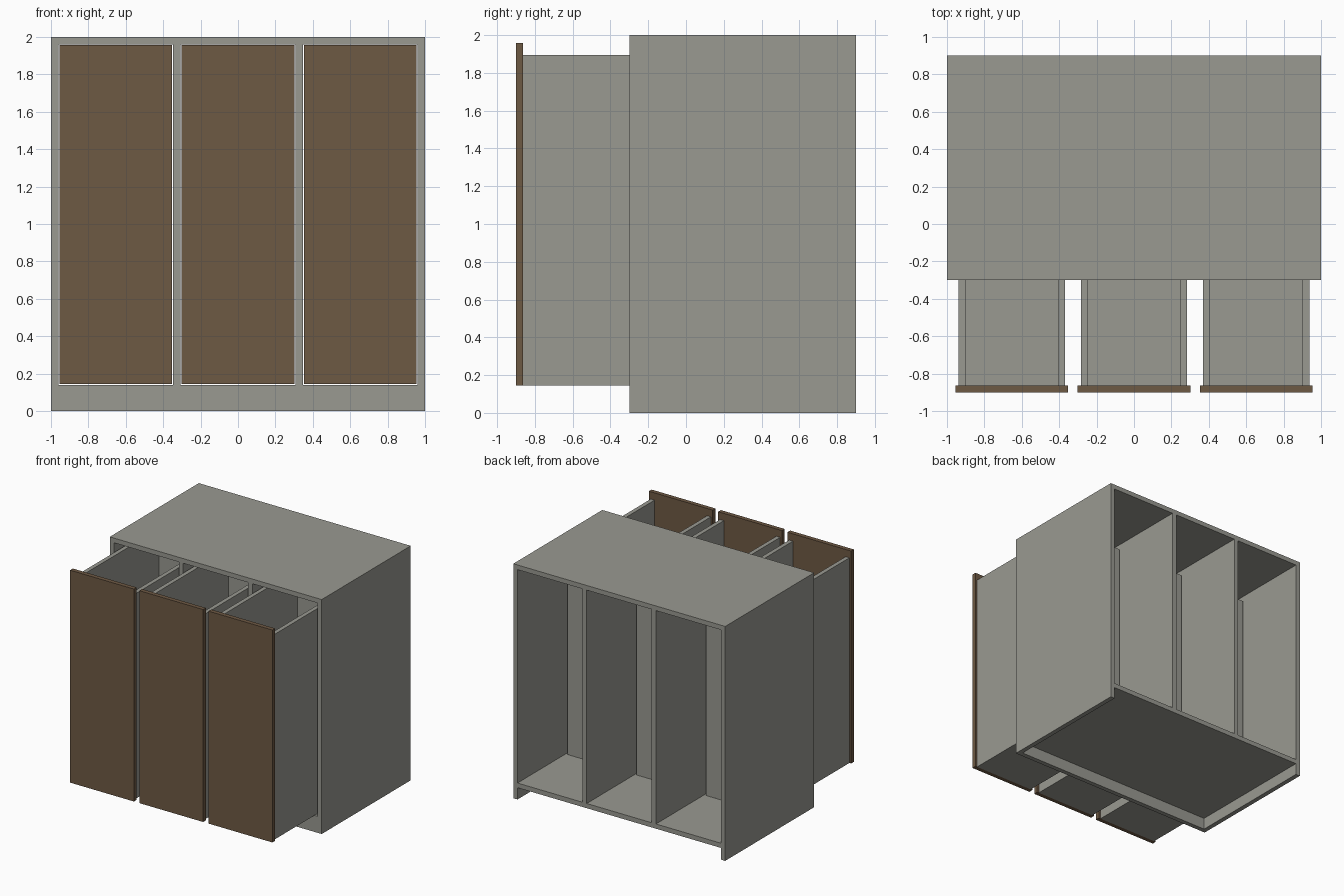
import bpy, bmesh

if "Cube" in bpy.data.objects:
    bpy.data.objects.remove(bpy.data.objects["Cube"])

T = 0.04            # carcass board thickness


def material(name, rgb):
    m = bpy.data.materials.new(name)
    m.diffuse_color = (*rgb, 1.0)
    m.use_nodes = True
    m.node_tree.nodes["Principled BSDF"].inputs["Base Color"].default_value = m.diffuse_color
    return m


GREY = material("warm_grey", (0.32, 0.32, 0.285))
BROWN = material("walnut_brown", (0.155, 0.10, 0.057))


def box(name, mat, x, y, z):
    """Box from (min, max) ranges on each axis."""
    bm = bmesh.new()
    bmesh.ops.create_cube(bm, size=1.0)
    for v in bm.verts:
        for i, (a, b) in enumerate((x, y, z)):
            v.co[i] = a if v.co[i] < 0 else b
    me = bpy.data.meshes.new(name)
    bm.to_mesh(me)
    bm.free()
    me.materials.append(mat)
    ob = bpy.data.objects.new(name, me)
    bpy.context.collection.objects.link(ob)
    return ob


def carve(ob, x, y, z):
    """Cut a box-shaped hollow out of an object."""
    cutter = box("cutter", GREY, x, y, z)
    cutter.hide_render = True
    mod = ob.modifiers.new("hollow", 'BOOLEAN')
    mod.operation = 'DIFFERENCE'
    mod.solver = 'EXACT'
    mod.object = cutter
    bpy.context.view_layer.objects.active = ob
    bpy.ops.object.modifier_apply(modifier=mod.name)
    bpy.data.objects.remove(cutter)


bay = (2 - 4 * T) / 3
pitch = bay + T

# cabinet carcass: open plinth below, three bays open front and back
cabinet = box("cabinet_carcass", GREY, (-1, 1), (-0.3, 0.9), (0, 2))
carve(cabinet, (-1 + T, 1 - T), (-0.3 + T, 1.2), (-0.5, 0.10))
for i in (-1, 0, 1):
    c = i * pitch
    carve(cabinet, (c - bay / 2, c + bay / 2), (-0.6, 1.2), (0.14, 2 - T))

# pulled-out drawers: box open at the top, closed by a taller brown front
W, BT, FRONT, BACK = 0.284, 0.036, -0.863, 0.26
for i, side in zip((-1, 0, 1), ("left", "middle", "right")):
    c = i * pitch
    body = box(f"{side}_drawer_box", GREY, (c - W, c + W), (FRONT, BACK), (0.145, 1.895))
    carve(body, (c - W + BT, c + W - BT), (-1.2, BACK - BT), (0.145 + BT, 2.5))
    box(f"{side}_drawer_front", BROWN, (c - 0.301, c + 0.301), (-0.9, FRONT), (0.145, 1.957))
